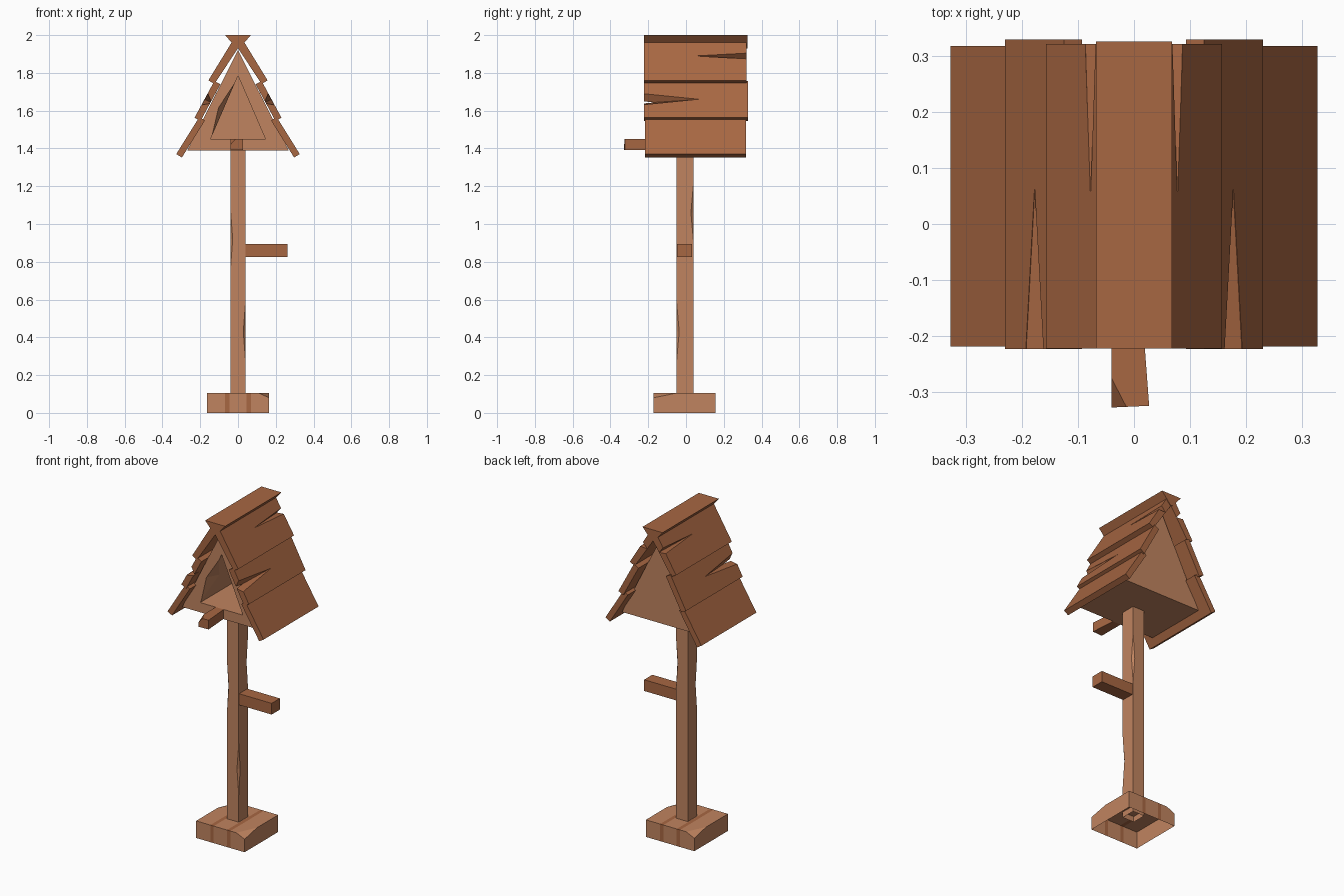
import bpy, bmesh
from mathutils import Vector

if "Cube" in bpy.data.objects:
    bpy.data.objects.remove(bpy.data.objects["Cube"])


def material(name, rgb):
    m = bpy.data.materials.new(name)
    m.diffuse_color = (*rgb, 1)
    m.use_nodes = True
    m.node_tree.nodes["Principled BSDF"].inputs["Base Color"].default_value = m.diffuse_color
    return m


LIGHT = material("light_wood", (0.53, 0.23, 0.115))
DARK = material("dark_wood", (0.39, 0.135, 0.055))


def to_object(bm, name, *mats):
    bmesh.ops.recalc_face_normals(bm, faces=bm.faces)
    me = bpy.data.meshes.new(name)
    bm.to_mesh(me)
    bm.free()
    for m in mats:
        me.materials.append(m)
    ob = bpy.data.objects.new(name, me)
    bpy.context.collection.objects.link(ob)
    return ob


def prism_bm(pts, lo, hi, axis="y"):
    """Extrude a polygon: (x, z) profile along y, or (x, y) profile along z."""
    bm = bmesh.new()
    place = (lambda p, t: (p[0], t, p[1])) if axis == "y" else (lambda p, t: (p[0], p[1], t))
    a = [bm.verts.new(place(p, lo)) for p in pts]
    b = [bm.verts.new(place(p, hi)) for p in pts]
    bm.faces.new(a)
    bm.faces.new(b)
    for i in range(len(pts)):
        j = (i + 1) % len(pts)
        bm.faces.new((a[i], a[j], b[j], b[i]))
    bmesh.ops.recalc_face_normals(bm, faces=bm.faces)
    return bm


def rect(x0, x1, y0, y1):
    return [(x0, y0), (x1, y0), (x1, y1), (x0, y1)]


def slice_off(bm, p, q, r, outside):
    """Cut off the corner beyond the plane through p, q, r."""
    p, q, r, outside = map(Vector, (p, q, r, outside))
    n = (q - p).cross(r - p).normalized()
    if n.dot(outside - p) < 0:
        n = -n
    geom = bm.verts[:] + bm.edges[:] + bm.faces[:]
    bmesh.ops.bisect_plane(bm, geom=geom, plane_co=p, plane_no=n, clear_outer=True)
    bmesh.ops.holes_fill(bm, edges=[e for e in bm.edges if e.is_boundary], sides=0)


def open_bottom(bm, z):
    bmesh.ops.delete(bm, geom=[f for f in bm.faces if all(abs(v.co.z - z) < 1e-4 for v in f.verts)],
                     context="FACES_ONLY")


def cut(ob, cutter):
    mod = ob.modifiers.new("cut", "BOOLEAN")
    mod.operation = "DIFFERENCE"
    mod.solver = "EXACT"
    mod.object = cutter
    bpy.context.view_layer.objects.active = ob
    bpy.ops.object.modifier_apply(modifier=mod.name)
    bpy.data.objects.remove(cutter)


def chip(ob, centre, *half_axes):
    """Carve an eight-sided diamond out of the wood."""
    bm = bmesh.new()
    c = Vector(centre)
    for h in half_axes:
        bm.verts.new(c + Vector(h))
        bm.verts.new(c - Vector(h))
    bmesh.ops.convex_hull(bm, input=bm.verts[:])
    cut(ob, to_object(bm, "chip_cutter"))


# Base: hollow underneath, two chipped corners, two darker seams
bm = prism_bm(rect(-0.165, 0.165, -0.172, 0.155), 0, 0.105, "z")
slice_off(bm, (0.11, -0.172, 0.105), (0.165, -0.172, 0.08), (0.165, -0.05, 0.105), (0.165, -0.172, 0.105))
slice_off(bm, (-0.11, 0.155, 0.105), (-0.165, 0.155, 0.08), (-0.165, 0.04, 0.105), (-0.165, 0.155, 0.105))
open_bottom(bm, 0)
for x in (-0.068, -0.045, 0.045, 0.068):
    bmesh.ops.bisect_plane(bm, geom=bm.verts[:] + bm.edges[:] + bm.faces[:],
                           plane_co=(x, 0, 0), plane_no=(1, 0, 0))
for f in bm.faces:
    if 0.045 < abs(f.calc_center_median().x) < 0.068:
        f.material_index = 1
to_object(bm, "base", LIGHT, DARK)

# Post with worn edges, open at the foot
post = to_object(prism_bm(rect(-0.04, 0.04, -0.05, 0.04), 0.07, 1.4, "z"), "post", LIGHT)
for x, y, z in ((0.04, -0.05, 0.43), (-0.04, -0.05, 0.92), (0.04, 0.04, 1.06)):
    chip(post, (x, y, z), (0, 0, 0.16), (0.012, 0, 0), (0, 0.014, 0))
bm = bmesh.new()
bm.from_mesh(post.data)
open_bottom(bm, 0.07)
bm.to_mesh(post.data)
bm.free()

# Perches
to_object(prism_bm(rect(0.035, 0.262, -0.047, 0.033), 0.826, 0.895, "z"), "side_perch", DARK)
bm = prism_bm([(-0.04, -0.327), (0.027, -0.324), (0.014, -0.15), (-0.04, -0.15)], 1.393, 1.45, "z")
slice_off(bm, (-0.04, -0.275, 1.45), (-0.013, -0.327, 1.45), (-0.04, -0.327, 1.42), (-0.04, -0.327, 1.45))
to_object(bm, "front_perch", DARK)

# House body with a triangular opening
house = to_object(prism_bm([(-0.268, 1.39), (0.268, 1.39), (0, 1.92)], -0.16, 0.24), "house", LIGHT)
cut(house, to_object(prism_bm([(-0.145, 1.45), (0.145, 1.45), (0, 1.785)], -0.3, 0.2), "opening_cutter"))
chip(house, (-0.078, -0.16, 1.605), (0.06, 0, 0.14), (0.025, 0, -0.011), (0, 0.09, 0))

# Roof boards: modelled on the right, mirrored to the left
boards = {
    "lower": ([(0.327, 1.37), (0.297, 1.352), (0.175, 1.548), (0.205, 1.566)], -0.218, 0.317),
    "middle": ([(0.23, 1.563), (0.198, 1.546), (0.093, 1.74), (0.125, 1.757)], -0.223, 0.329),
    "upper": ([(0.157, 1.76), (0.125, 1.742), (0, 1.93), (0, 1.962), (0.032, 1.964)], -0.222, 0.321),
}
splits = {
    "middle": ((0.176, -0.224, 1.66), (0, 0.3, 0)),
    "upper": ((0.078, 0.322, 1.89), (0, -0.28, 0)),
}
for key, (profile, y0, y1) in boards.items():
    board = to_object(prism_bm(profile, y0, y1), key + "_roof_boards", DARK)
    if key in splits:
        centre, run = splits[key]
        w = 0.034 if key == "middle" else 0.018
        chip(board, centre, run, (-0.475 * w, 0, 0.88 * w), (0.038, 0, 0.02))
    mir = board.modifiers.new("mirror", "MIRROR")
    mir.use_mirror_merge = False

# Ridge cap
to_object(prism_bm([(-0.068, 2.0), (0.068, 2.0), (0.008, 1.93), (-0.008, 1.93)], -0.222, 0.325),
          "ridge_cap", DARK)
